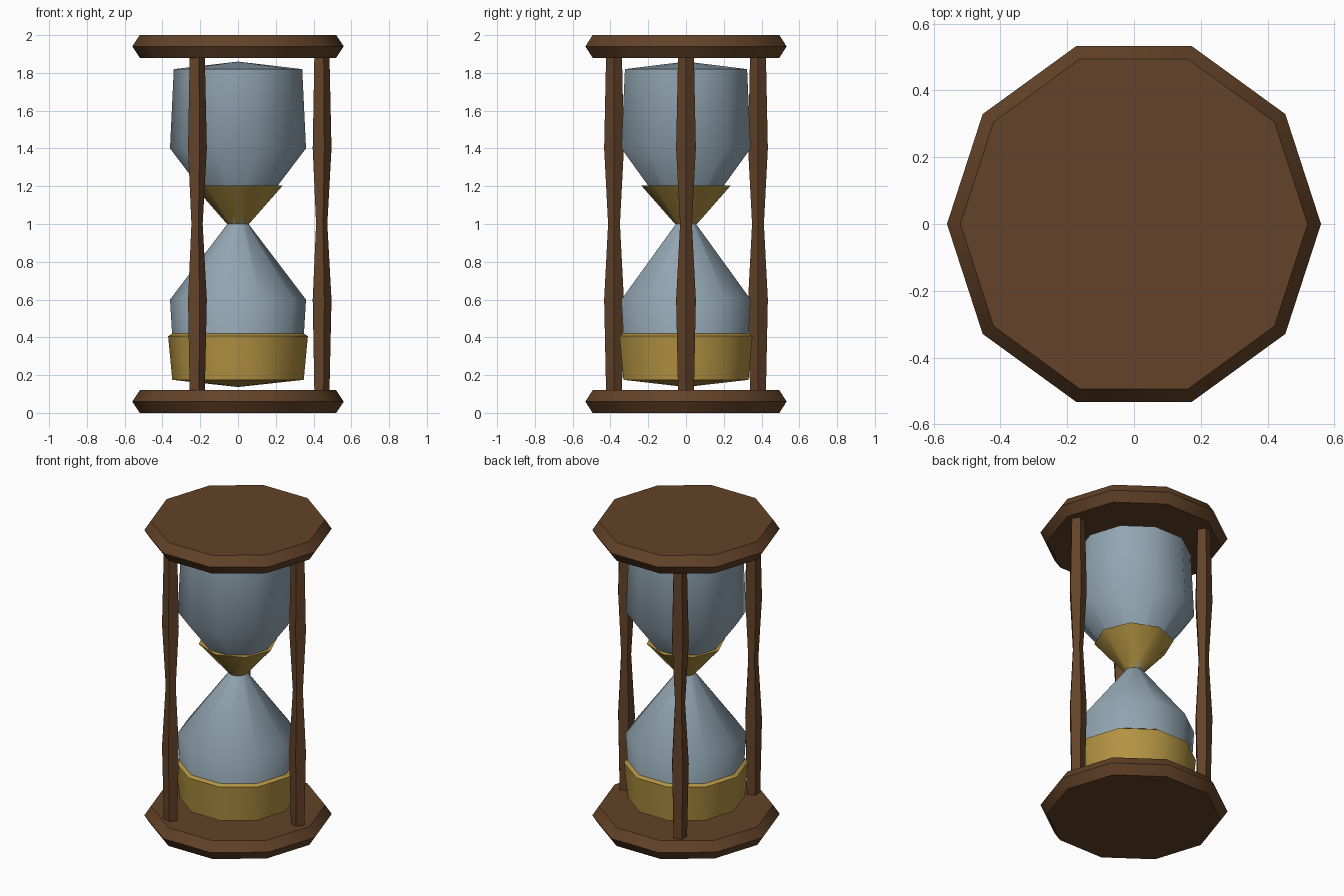
import bpy, bmesh, math

if "Cube" in bpy.data.objects:
    bpy.data.objects.remove(bpy.data.objects["Cube"])


def material(name, rgb):
    m = bpy.data.materials.new(name)
    m.diffuse_color = (*rgb, 1)
    m.use_nodes = True
    m.node_tree.nodes["Principled BSDF"].inputs["Base Color"].default_value = m.diffuse_color
    return m


wood = material("dark_wood", (0.125, 0.055, 0.021))
glass = material("blue_grey_glass", (0.29, 0.38, 0.45))
sand = material("golden_sand", (0.45, 0.29, 0.055))


def lathe(name, profile, sides, mat, centre=(0, 0)):
    """Turn a bottom-to-top (radius, z) profile; radius 0 gives a tip, open ends get capped."""
    bm = bmesh.new()
    rings = []
    for r, z in profile:
        if r == 0:
            rings.append([bm.verts.new((0, 0, z))])
        else:
            rings.append([bm.verts.new((r * math.cos(math.tau * i / sides),
                                        r * math.sin(math.tau * i / sides), z))
                          for i in range(sides)])
    for a, b in zip(rings, rings[1:]):
        for i in range(sides):
            j = (i + 1) % sides
            if len(a) == 1:
                bm.faces.new((a[0], b[j], b[i]))
            elif len(b) == 1:
                bm.faces.new((a[i], a[j], b[0]))
            else:
                bm.faces.new((a[i], a[j], b[j], b[i]))
    for ring in (rings[0], rings[-1]):
        if len(ring) > 1:
            bm.faces.new(ring)
    bmesh.ops.recalc_face_normals(bm, faces=bm.faces)
    me = bpy.data.meshes.new(name)
    bm.to_mesh(me)
    bm.free()
    me.materials.append(mat)
    ob = bpy.data.objects.new(name, me)
    ob.location = (*centre, 0)
    bpy.context.collection.objects.link(ob)
    bpy.ops.object.select_all(action='DESELECT')
    ob.select_set(True)
    bpy.context.view_layer.objects.active = ob
    bpy.ops.object.shade_smooth_by_angle(angle=math.radians(50))
    return ob


# End plates with a pointed rim
for name, z in (("bottom_plate", 0), ("top_plate", 1.88)):
    lathe(name, [(0.52, z), (0.56, z + 0.06), (0.52, z + 0.12)], 10, wood)

# Three turned posts
for k in range(3):
    a = math.tau * k / 3
    lathe(f"post_{k + 1}",
          [(0.044, 0.1), (0.055, 0.6), (0.033, 1.0), (0.055, 1.4), (0.044, 1.9)],
          5, wood, (0.44 * math.cos(a), 0.44 * math.sin(a)))

# Glass bulbs meeting at the neck
lathe("glass_bulbs",
      [(0, 0.16), (0.335, 0.19), (0.36, 0.6), (0.056, 1.0),
       (0.36, 1.4), (0.34, 1.82), (0, 1.86)], 10, glass)

# Sand heaps
lathe("lower_sand", [(0, 0.137), (0.348, 0.175), (0.37, 0.406), (0.345, 0.422), (0, 0.45)], 10, sand)
lathe("upper_sand", [(0.058, 1.0), (0.238, 1.205)], 8, sand)
